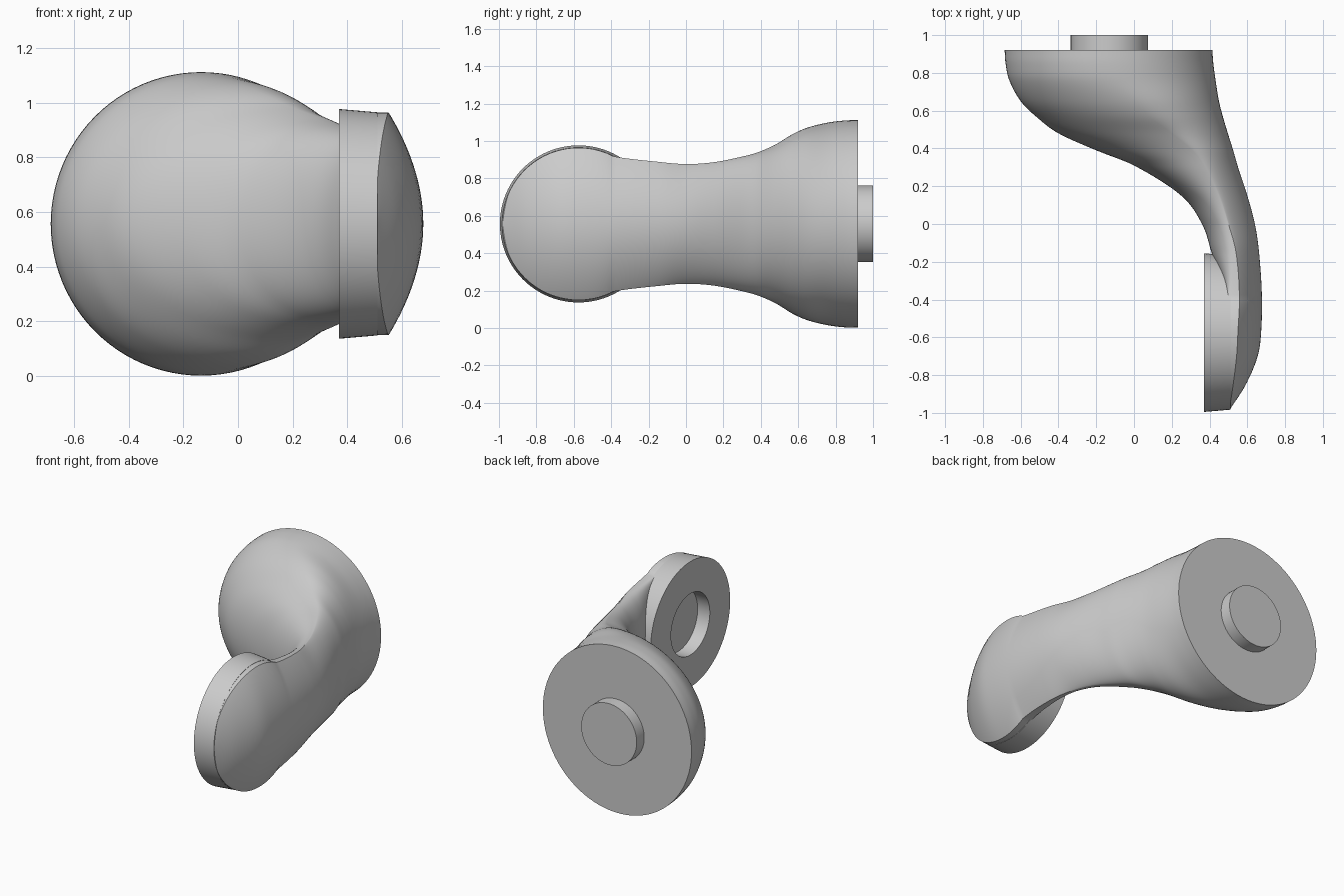
import bpy, math

if "Cube" in bpy.data.objects:
    bpy.data.objects.remove(bpy.data.objects["Cube"])

ZC = 0.557      # height of the part's symmetry plane
DY, RIM = -0.575, 0.407   # small pad centre and rim radius

# Arm sections: y, inner x, outer x, half height, x of widest point, inner power, outer power
ROWS = [
    (-0.982, .48, .508, .000, .505, .04, 1.0),
    (-0.85, .48, .592, .300, .525, .04, 1.0),
    (-0.70, .48, .655, .380, .543, .04, 1.0),
    (-0.575, .48, .673, .407, .550, .04, 1.0),
    (-0.38, .48, .677, .360, .558, .06, 1.0),
    (-0.15, .41, .662, .332, .540, .40, .95),
    (0.00, .36, .640, .320, .500, .50, .85),
    (0.15, .25, .600, .330, .450, .50, .75),
    (0.31, .00, .548, .362, .370, .50, .62),
    (0.39, -.20, .525, .385, .310, .50, .56),
    (0.48, -.40, .497, .425, .200, .50, .52),
    (0.57, -.52, .470, .480, .080, .50, .50),
    (0.65, -.60, .450, .515, .000, .50, .50),
    (0.76, -.66, .432, .542, -.100, .50, .50),
    (0.85, -.68, .420, .553, -.130, .50, .50),
    (0.92, -.685, .415, .555, -.135, .50, .50),
]


def slope(i, c):
    a, b = ROWS[max(i - 1, 0)], ROWS[min(i + 1, len(ROWS) - 1)]
    return (b[c] - a[c]) / (b[0] - a[0])


def sample(y):
    i = max(k for k in range(len(ROWS) - 1) if ROWS[k][0] <= y + 1e-9)
    a, b = ROWS[i], ROWS[i + 1]
    d = b[0] - a[0]
    t = (y - a[0]) / d
    out = []
    for c in range(1, 7):
        if c > 4:
            out.append(a[c] + (b[c] - a[c]) * t)
            continue
        out.append((2*t**3 - 3*t*t + 1) * a[c] + (t**3 - 2*t*t + t) * d * slope(i, c)
                   + (3*t*t - 2*t**3) * b[c] + (t**3 - t*t) * d * slope(i + 1, c))
    # the lower end follows the round rim of the pad
    if y < -0.40:
        out[2] = math.sqrt(max(RIM**2 - (y - DY)**2, 1e-6))
    return out


def make(name, verts, faces):
    me = bpy.data.meshes.new(name)
    me.from_pydata(verts, [], faces)
    ob = bpy.data.objects.new(name, me)
    bpy.context.collection.objects.link(ob)
    bpy.ops.object.select_all(action='DESELECT')
    ob.select_set(True)
    bpy.context.view_layer.objects.active = ob
    bpy.ops.object.mode_set(mode='EDIT')
    bpy.ops.mesh.select_all(action='SELECT')
    bpy.ops.mesh.remove_doubles(threshold=1e-5)
    bpy.ops.mesh.normals_make_consistent(inside=False)
    bpy.ops.object.mode_set(mode='OBJECT')
    bpy.ops.object.shade_smooth_by_angle(angle=math.radians(32))
    return ob


def skin(n_rings, n):
    return [(r*n + k, r*n + (k+1) % n, (r+1)*n + (k+1) % n, (r+1)*n + k)
            for r in range(n_rings - 1) for k in range(n)]


def lathe(name, profile, place, n=96):
    verts = [place(r, h, 2*math.pi*k/n) for r, h in profile for k in range(n)]
    faces = skin(len(profile), n)
    faces += [tuple(range(n)), tuple(range((len(profile)-1)*n, len(profile)*n))]
    return make(name, verts, faces)


# Curved arm, swept from the small pad to the large round flange
N = 96
ys = [DY - RIM * math.cos(math.pi/2 * k/20) for k in range(20)]
ys += [DY + (0.92 - DY) * k/90 for k in range(91)]
verts = []
for y in ys:
    xi, xo, h, xp, ki, ko = sample(y)
    for k in range(N):
        a = 2*math.pi*k/N
        c = math.cos(a)
        if abs(c) < 1e-6:
            x = xp
        elif c > 0:
            x = xp + (xo - xp) * c**(2*ko)
        else:
            x = xp + (xi - xp) * (-c)**(2*ki)
        verts.append((x, y, ZC + h*math.sin(a)))
last = (len(ys) - 1) * N
make("curved_arm", verts, skin(len(ys), N) + [tuple(range(N)), tuple(range(last, last + N))])

# Small pad with the round socket facing -x
lathe("socket_pad",
      [(.205, .46), (.205, .37), (.42, .37), (.408, .51)],
      lambda r, h, a: (h, DY + r*math.cos(a), ZC + r*math.sin(a)))

# Peg on the large flange
lathe("flange_peg", [(.205, .90), (.205, 1.0)],
      lambda r, h, a: (-.13 + r*math.cos(a), h, ZC + r*math.sin(a)))
